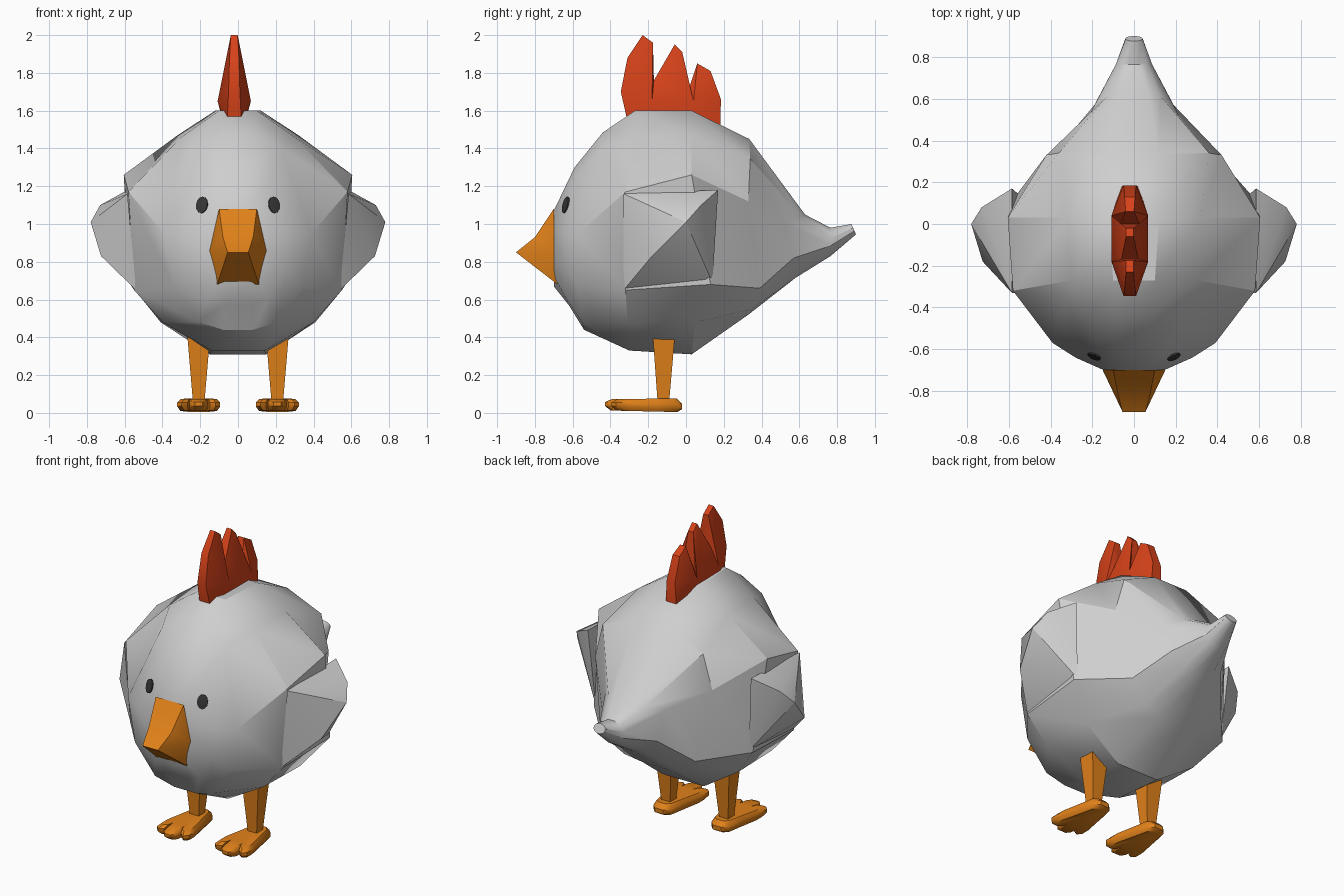
import bpy, bmesh, math
from mathutils import Vector
from mathutils.bvhtree import BVHTree

if "Cube" in bpy.data.objects:
    bpy.data.objects.remove(bpy.data.objects["Cube"])


def material(name, rgb):
    m = bpy.data.materials.new(name)
    m.diffuse_color = (*rgb, 1)
    m.use_nodes = True
    m.node_tree.nodes["Principled BSDF"].inputs["Base Color"].default_value = m.diffuse_color
    return m


WHITE = material("feather white", (0.62, 0.62, 0.62))
ORANGE = material("beak orange", (0.75, 0.22, 0.01))
RED = material("comb red", (0.68, 0.055, 0.01))
BLACK = material("eye black", (0.035, 0.035, 0.035))


def build(name, verts, faces, mat, angle=30):
    bm = bmesh.new()
    vs = [bm.verts.new(v) for v in verts]
    for f in faces:
        bm.faces.new([vs[i] for i in f])
    bmesh.ops.recalc_face_normals(bm, faces=bm.faces)
    me = bpy.data.meshes.new(name)
    bm.to_mesh(me)
    bm.free()
    ob = bpy.data.objects.new(name, me)
    bpy.context.collection.objects.link(ob)
    me.materials.append(mat)
    bpy.ops.object.select_all(action='DESELECT')
    ob.select_set(True)
    bpy.context.view_layer.objects.active = ob
    if angle:
        bpy.ops.object.shade_smooth_by_angle(angle=math.radians(angle))
    return ob


def loft(name, rings, mat, angle=30):
    """Skin a stack of equal closed rings and cap both ends."""
    n = len(rings[0])
    verts = [p for r in rings for p in r]
    faces = [(k*n + i, k*n + (i+1) % n, (k+1)*n + (i+1) % n, (k+1)*n + i)
             for k in range(len(rings) - 1) for i in range(n)]
    faces += [range(n), range(len(verts) - n, len(verts))]
    return build(name, verts, faces, mat, angle)


def mirrored(half):
    return half + [(-x, y, z) for x, y, z in reversed(half)]


def oval(y, w, z0, z1, lean=0):
    """Right half of an oval ring, top to bottom."""
    zc, h = (z0 + z1) / 2, (z1 - z0) / 2
    pts = []
    for i in range(6):
        a = math.radians(15 + 30 * i)
        c = math.cos(a) / math.cos(math.radians(15))
        pts.append((w * math.sin(a), y - lean * c, zc + h * c))
    return pts


# Body: rings from the face back to the tail tip
middle = [
    [(.08, -.59, 1.30), (.17, -.60, 1.24), (.28, -.64, .95), (.25, -.64, .76), (.16, -.63, .60), (.08, -.62, .57)],
    [(.09, -.44, 1.485), (.23, -.45, 1.40), (.39, -.57, .95), (.34, -.57, .67), (.21, -.55, .48), (.08, -.54, .44)],
    [(.10, -.27, 1.60), (.30, -.27, 1.46), (.58, -.32, 1.17), (.55, -.32, .65), (.40, -.31, .48), (.14, -.30, .33)],
    [(.12, .03, 1.60), (.32, .03, 1.47), (.605, .03, 1.26), (.57, .13, .68), (.41, .05, .48), (.15, .03, .31)],
    [(.12, .335, 1.45), (.36, .34, 1.345), (.42, .33, 1.12), (.34, .39, .66), (.20, .35, .55), (.08, .33, .52)],
    [(.07, .63, 1.05), (.13, .61, 1.04), (.215, .52, 1.01), (.19, .57, .82), (.10, .58, .74), (.04, .58, .715)],
]
halves = [oval(-.70, .15, .67, 1.07)] + middle + [
    oval(.765, .09, .83, .98), oval(.888, .042, .945, 1.0, .012)]
body = loft("body", [mirrored(h) for h in halves], WHITE, 32)

# Wings: faceted pyramids on both flanks
wing = [(.585, -.33, 1.16), (.585, .17, 1.18), (.55, .14, .69), (.54, -.33, .65),
        (.78, 0, 1.01), (.725, -.18, .83), (.73, .08, 1.10)]
wing_faces = [(0, 1, 6), (0, 6, 4), (0, 4, 5), (0, 5, 3), (3, 5, 2), (5, 4, 2),
              (4, 6, 2), (6, 1, 2), (0, 3, 2, 1)]
for side, s in (("right", 1), ("left", -1)):
    build(side + "_wing", [(s*x, y, z) for x, y, z in wing], wing_faces, WHITE, 28)

# Beak: hooked upper ridge, blunt tip, flat underside
half = [(.10, -.70, 1.08), (.08, -.80, .93), (.055, -.90, .85), (.11, -.68, .68), (.15, -.70, .86)]
verts = half + [(-x, y, z) for x, y, z in half]
faces = [(0, 1, 6, 5), (1, 2, 7, 6), (2, 3, 8, 7), (0, 5, 9, 8, 3, 4)]
for o in (0, 5):
    faces += [(o, o+1, o+4), (o+1, o+2, o+4), (o+2, o+3, o+4)]
build("beak", verts, faces, ORANGE, 40)

# Comb: three-toothed rim (y, z, half width) bulging to a ridge on each side
rim = [(-.30, 1.50, .04), (-.345, 1.70, .03), (-.31, 1.88, .025), (-.23, 2.0, .018),
       (-.175, 1.96, .018), (-.17, 1.76, .04), (-.06, 1.95, .018), (-.02, 1.91, .018),
       (0, 1.67, .045), (.06, 1.85, .02), (.13, 1.81, .025), (.185, 1.66, .03), (.18, 1.47, .04)]
n, cx = len(rim), -.02
verts = [(cx + s*w, y, z) for s in (1, -1) for y, z, w in rim]
verts += [(cx + s*.088, y, 1.65) for s in (1, -1) for y in (-.18, .04)]
faces = [(i, (i+1) % n, n + (i+1) % n, n + i) for i in range(n)]
for o, r in ((0, 2*n), (n, 2*n + 2)):
    for i in range(n):
        j = (i + 1) % n
        a, b = (r + (k > 5) for k in (i, j))
        faces.append((o+i, o+j, a) if a == b else (o+i, o+j, b, a))
build("comb", verts, faces, RED, 35)

# Eyes: thin oval plates seated on the face
bm = bmesh.new()
bm.from_mesh(body.data)
tree = BVHTree.FromBMesh(bm)
for side, s in (("right", 1), ("left", -1)):
    hit, normal, _, _ = tree.ray_cast(Vector((s*.19, -2, 1.10)), Vector((0, 1, 0)))
    u = Vector((0, 0, 1)).cross(normal).normalized()
    v = normal.cross(u)
    rings = [[hit + normal*d + u*(.033*k*math.cos(t)) + v*(.045*k*math.sin(t))
              for t in (math.tau*i/12 for i in range(12))]
             for d, k in ((-.01, 1), (.007, 1), (.009, .7))]
    loft(side + "_eye", rings, BLACK, 30)
bm.free()

# Legs and three-toed feet
toes = [(.03, -.02), (.06, -.05), (.08, -.15), (.112, -.30), (.114, -.37), (.09, -.395),
        (.06, -.375), (.05, -.33), (.042, -.40), (.02, -.43)]
toes += [(-x, y) for x, y in reversed(toes)]
for side, s in (("right", 1), ("left", -1)):
    x0 = s * .208
    leg = [[(x0 + a*w, y + b*d, z) for a, b in ((1, 1), (-1, 1), (-1, -1), (1, -1))]
           for w, d, y, z in ((.03, .03, -.12, .05), (.062, .06, -.117, .43))]
    loft(side + "_leg", leg, ORANGE, 0)
    foot = [[(x0 + x*k, -.2 + (y + .2)*k, z + slope*(y + .2)) for x, y in toes]
            for k, z, slope in ((.86, .008, -.02), (1, .028, -.04), (1, .052, -.02), (.84, .075, .01))]
    loft(side + "_foot", foot, ORANGE, 40)
